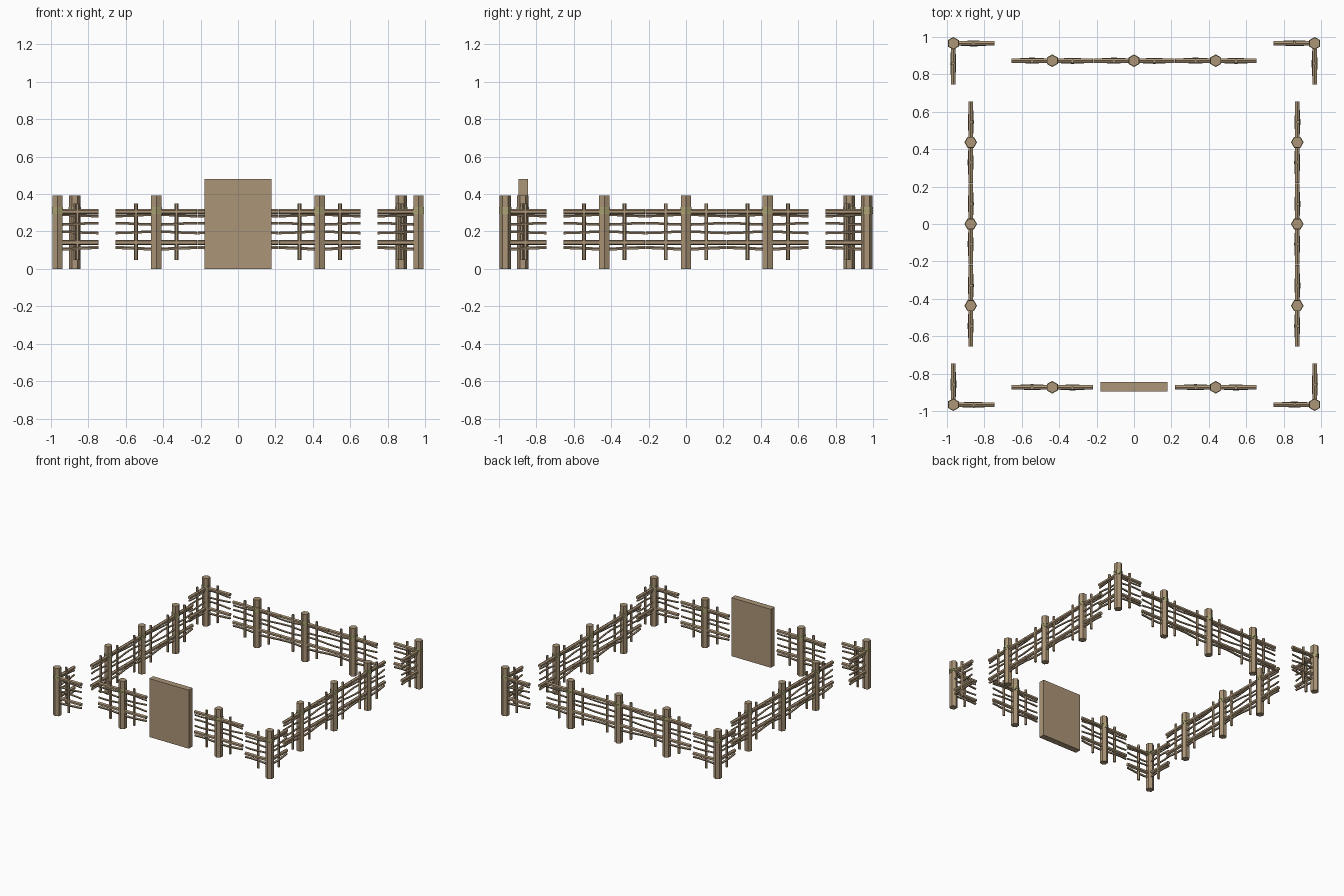
import bpy, bmesh, math
from mathutils import Vector

old = bpy.data.objects.get("Cube")
if old:
    bpy.data.objects.remove(old, do_unlink=True)


def material(name, rgb):
    m = bpy.data.materials.new(name)
    m.use_nodes = True
    color = (*rgb, 1)
    m.diffuse_color = color
    m.node_tree.nodes["Principled BSDF"].inputs["Base Color"].default_value = color
    return m


WOOD = material("tan_wood", (0.41, 0.30, 0.185))
ROPE = material("straw_rope", (0.42, 0.39, 0.18))


def tube(bm, path, radius, sides=6):
    """Sweep a regular polygon along an upright or mostly x-directed path."""
    points = [Vector(p) for p in path]
    upright = abs((points[-1] - points[0]).z) > abs((points[-1] - points[0]).x)
    u, v = (Vector((1, 0, 0)), Vector((0, 1, 0))) if upright else (Vector((0, 1, 0)), Vector((0, 0, 1)))
    rings = []
    for p in points:
        angles = [math.pi / 2 + math.tau * k / sides for k in range(sides)]
        rings.append([bm.verts.new(p + radius * (u * math.cos(a) + v * math.sin(a))) for a in angles])
    for a, b in zip(rings, rings[1:]):
        for k in range(sides):
            n = (k + 1) % sides
            bm.faces.new((a[k], a[n], b[n], b[k]))
    bm.faces.new(rings[0][::-1])
    bm.faces.new(rings[-1])


def finish(bm, name, mat):
    bmesh.ops.recalc_face_normals(bm, faces=bm.faces)
    mesh = bpy.data.meshes.new(name)
    bm.to_mesh(mesh)
    bm.free()
    mesh.materials.append(mat)
    return mesh


def place(mesh, name, location, angle=0):
    ob = bpy.data.objects.new(name, mesh)
    ob.location = location
    ob.rotation_euler.z = angle
    bpy.context.collection.objects.link(ob)
    return ob


# Post and its rope lashing
def make_post():
    bm = bmesh.new()
    tube(bm, [(0, 0, 0), (0, 0, 0.393)], 0.031)
    return finish(bm, "post", WOOD)


def make_lashing():
    bm = bmesh.new()
    for z in (0.298, 0.312, 0.326):
        tube(bm, [(0, 0, z - 0.005), (0, 0, z + 0.005)], 0.034)
    return finish(bm, "lashing", ROPE)


# Thick straight rails
def make_rails(x0, x1):
    bm = bmesh.new()
    for z in (0.306, 0.141):
        tube(bm, [(x0, 0, z), (x1, 0, z)], 0.0145)
    return finish(bm, "rails", WOOD)


# Thin branches woven in and out of the stakes
def make_branches(x0, x1):
    bm = bmesh.new()
    for i, (z, r) in enumerate(((0.285, 0.007), (0.24, 0.0075), (0.195, 0.0075), (0.109, 0.009))):
        side = -1 if i % 2 else 1
        steps = 8 if x0 < 0 else 4
        path = []
        for k in range(steps + 1):
            x = x0 + (x1 - x0) * k / steps
            path.append((x, side * 0.008 * math.sin(math.pi * x / 0.216),
                         z + side * 0.004 * math.cos(math.pi * x / 0.216)))
        tube(bm, path, r, 5)
    return finish(bm, "branches", WOOD)


# Upright stakes
def make_stakes(xs):
    bm = bmesh.new()
    for x in xs:
        tube(bm, [(x, -0.004, 0.048), (x, -0.004, 0.35)], 0.0105, 5)
    return finish(bm, "stakes", WOOD)


HALF, STAKE = 0.217, 0.108
post, lashing = make_post(), make_lashing()
panel = {"rails": make_rails(-HALF, HALF), "branches": make_branches(-HALF, HALF),
         "stakes": make_stakes((-STAKE, STAKE))}
arm = {"rails": make_rails(0, HALF + 0.003), "branches": make_branches(0, HALF + 0.003),
       "stakes": make_stakes((STAKE,))}


def add_post(name, loc, angle=0):
    place(post, name + "_post", loc, angle)
    place(lashing, name + "_lashing", loc, angle)


def add_parts(parts, name, loc, angle):
    for part, mesh in parts.items():
        place(mesh, name + "_" + part, loc, angle)


# Straight fence panels: front leaves a gap for the gate
SPACING, EDGE = 0.437, 0.873
for i in (-1, 0, 1):
    t = i * SPACING
    runs = [("back", (t, EDGE, 0), 0), ("left", (EDGE, t, 0), math.pi / 2),
            ("right", (-EDGE, t, 0), math.pi / 2)]
    if i:
        runs.append(("front", (t, -EDGE, 0), 0))
    for name, loc, angle in runs:
        add_post(name, loc, angle)
        add_parts(panel, name, loc, angle)

# Corner posts with two arms each
CORNER = 0.966
for k, (sx, sy) in enumerate(((-1, -1), (1, -1), (1, 1), (-1, 1))):
    loc = (sx * CORNER, sy * CORNER, 0)
    add_post("corner", loc)
    for turn in (k, k + 1):
        add_parts(arm, "corner", loc, turn * math.pi / 2)

# Gate slab
bm = bmesh.new()
bmesh.ops.create_cube(bm, size=1)
bmesh.ops.scale(bm, vec=(0.36, 0.05, 0.48), verts=bm.verts)
place(finish(bm, "gate", WOOD), "gate", (0, -0.87, 0.24))
